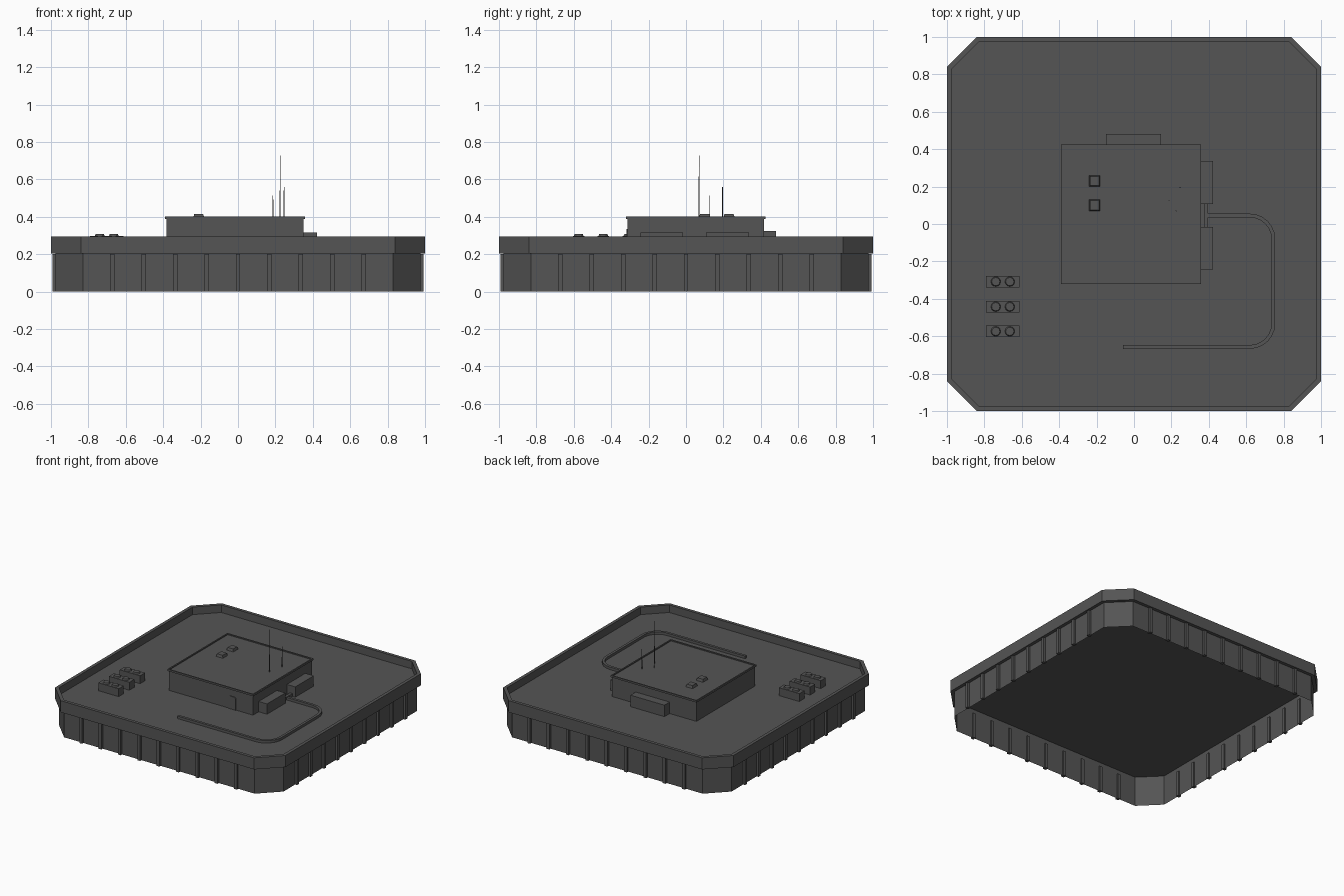
import bpy, bmesh, math
from mathutils import Vector

if "Cube" in bpy.data.objects:
    bpy.data.objects.remove(bpy.data.objects["Cube"])

grey = bpy.data.materials.new("dark_grey")
grey.diffuse_color = (0.09, 0.09, 0.09, 1)
grey.use_nodes = True
grey.node_tree.nodes["Principled BSDF"].inputs["Base Color"].default_value = grey.diffuse_color
FLOOR = 0.235


def finish(name, bm):
    me = bpy.data.meshes.new(name)
    bm.to_mesh(me)
    bm.free()
    ob = bpy.data.objects.new(name, me)
    bpy.context.collection.objects.link(ob)
    me.materials.append(grey)
    return ob


def box(name, x0, x1, y0, y1, z0, z1, taper=0.0):
    bm = bmesh.new()
    bmesh.ops.create_cube(bm, size=1)
    for v in bm.verts:
        t = taper if v.co.z > 0 else 0
        v.co = Vector(((x0 + x1) / 2 + v.co.x * (x1 - x0 - 2 * t),
                       (y0 + y1) / 2 + v.co.y * (y1 - y0 - 2 * t),
                       (z0 + z1) / 2 + v.co.z * (z1 - z0)))
    return finish(name, bm)


def cylinder(name, x, y, z0, z1, r0, r1, sides):
    bm = bmesh.new()
    bmesh.ops.create_cone(bm, cap_ends=True, segments=sides, radius1=r0, radius2=r1, depth=z1 - z0)
    bmesh.ops.translate(bm, verts=bm.verts, vec=(x, y, (z0 + z1) / 2))
    return finish(name, bm)


def octagon(r, c):
    """Square of half-size r whose corners are cut at c."""
    return [(c, -r), (r, -c), (r, c), (c, r), (-c, r), (-r, c), (-r, -c), (-c, -r)]


def loft(name, rings, close=False, cap=False):
    """Skin between rings given as (outline points, z)."""
    bm = bmesh.new()
    loops = [[bm.verts.new((x, y, z)) for x, y in pts] for pts, z in rings]
    pairs = list(zip(loops, loops[1:] + (loops[:1] if close else [])))
    if not close:
        pairs = pairs[:len(loops) - 1]
    for a, b in pairs:
        n = len(a)
        for i in range(n):
            j = (i + 1) % n
            bm.faces.new((a[i], a[j], b[j], b[i]))
    if cap:
        bm.faces.new(loops[-1])
    return finish(name, bm)


# Outer wall (open underneath), roof deck and parapet
wall = octagon(0.975, 0.828)
loft("outer_wall", [(wall, 0), (wall, FLOOR)])
bm = bmesh.new()
bm.faces.new([bm.verts.new((x, y, FLOOR)) for x, y in wall])
finish("roof_deck", bm)
rim_out, rim_in = octagon(1.0, 0.84), octagon(0.975, 0.828)
loft("parapet", [(rim_out, 0.203), (rim_out, 0.294), (rim_in, 0.294), (rim_in, 0.203)], close=True)

# Ribs along the four walls
for i in range(-4, 5):
    c = i * 0.168
    for s in (-1, 1):
        a, b = sorted((s * 0.965, s * 0.992))
        box("wall_rib", c - 0.012, c + 0.012, a, b, 0, 0.2)
        box("wall_rib", a, b, c - 0.012, c + 0.012, 0, 0.2)

# Penthouse with overhanging rim
def rect(m):
    return [(-0.39 + m, -0.32 + m), (0.357 - m, -0.32 + m), (0.357 - m, 0.425 - m), (-0.39 + m, 0.425 - m)]


loft("penthouse", [(rect(0.008), FLOOR), (rect(0.008), 0.388), (rect(0), 0.388), (rect(0), 0.402),
                   (rect(0.01), 0.402), (rect(0.01), 0.394)], cap=True)

# Door plate with cut top corners
bm = bmesh.new()
door = [(0.14, FLOOR), (0.202, FLOOR), (0.202, 0.325), (0.192, 0.335), (0.15, 0.335), (0.14, 0.325)]
f = bm.faces.new([bm.verts.new((x, -0.312, z)) for x, z in door])
ext = bmesh.ops.extrude_face_region(bm, geom=[f])
bmesh.ops.translate(bm, vec=(0, -0.005, 0), verts=[v for v in ext["geom"] if isinstance(v, bmesh.types.BMVert)])
bmesh.ops.recalc_face_normals(bm, faces=bm.faces)
finish("door", bm)

# Annexes against the penthouse
box("side_annex", 0.345, 0.422, 0.108, 0.337, FLOOR, 0.316)
box("side_annex", 0.345, 0.422, -0.242, -0.015, FLOOR, 0.316)
box("back_annex", -0.15, 0.145, 0.41, 0.482, FLOOR, 0.325)

# Roof vents
for y in (0.1, 0.23):
    box("roof_vent", -0.24, -0.18, y - 0.031, y + 0.031, 0.392, 0.414, 0.006)

# Antennas
for x, y, top in ((0.225, 0.07, 0.728), (0.187, 0.127, 0.515), (0.246, 0.195, 0.558)):
    cylinder("antenna", x, y, 0.392, top, 0.0025, 0.0015, 6)

# Air conditioners with two fans each
for y in (-0.308, -0.442, -0.574):
    box("air_conditioner", -0.79, -0.613, y - 0.031, y + 0.031, FLOOR, 0.297)
    for x in (-0.739, -0.664):
        cylinder("fan", x, y, 0.295, 0.307, 0.027, 0.022, 12)

# Duct: square profile swept along a path with rounded bends
path = [(0.38, 0.045), (0.62, 0.045)]
for cx, cy, start in ((0.62, -0.08, 90), (0.62, -0.532, 0)):
    path += [(cx + 0.125 * math.cos(math.radians(start - 15 * k)),
              cy + 0.125 * math.sin(math.radians(start - 15 * k))) for k in range(7)][(start == 90):]
path.append((-0.06, -0.657))
pts = [Vector(p) for p in path]
bm = bmesh.new()
rows = []
for i, p in enumerate(pts):
    d = (pts[min(i + 1, len(pts) - 1)] - pts[max(i - 1, 0)]).normalized()
    n = Vector((-d.y, d.x)) * 0.01
    rows.append([bm.verts.new((p.x + s * n.x, p.y + s * n.y, z))
                 for s, z in ((-1, FLOOR), (-1, 0.255), (1, 0.255), (1, FLOOR))])
for a, b in zip(rows, rows[1:]):
    for k in range(4):
        bm.faces.new((a[k], a[(k + 1) % 4], b[(k + 1) % 4], b[k]))
bm.faces.new(rows[0])
bm.faces.new(rows[-1])
bmesh.ops.recalc_face_normals(bm, faces=bm.faces)
finish("duct", bm)
box("duct_link", 0.375, 0.396, -0.02, 0.112, FLOOR, 0.257)
